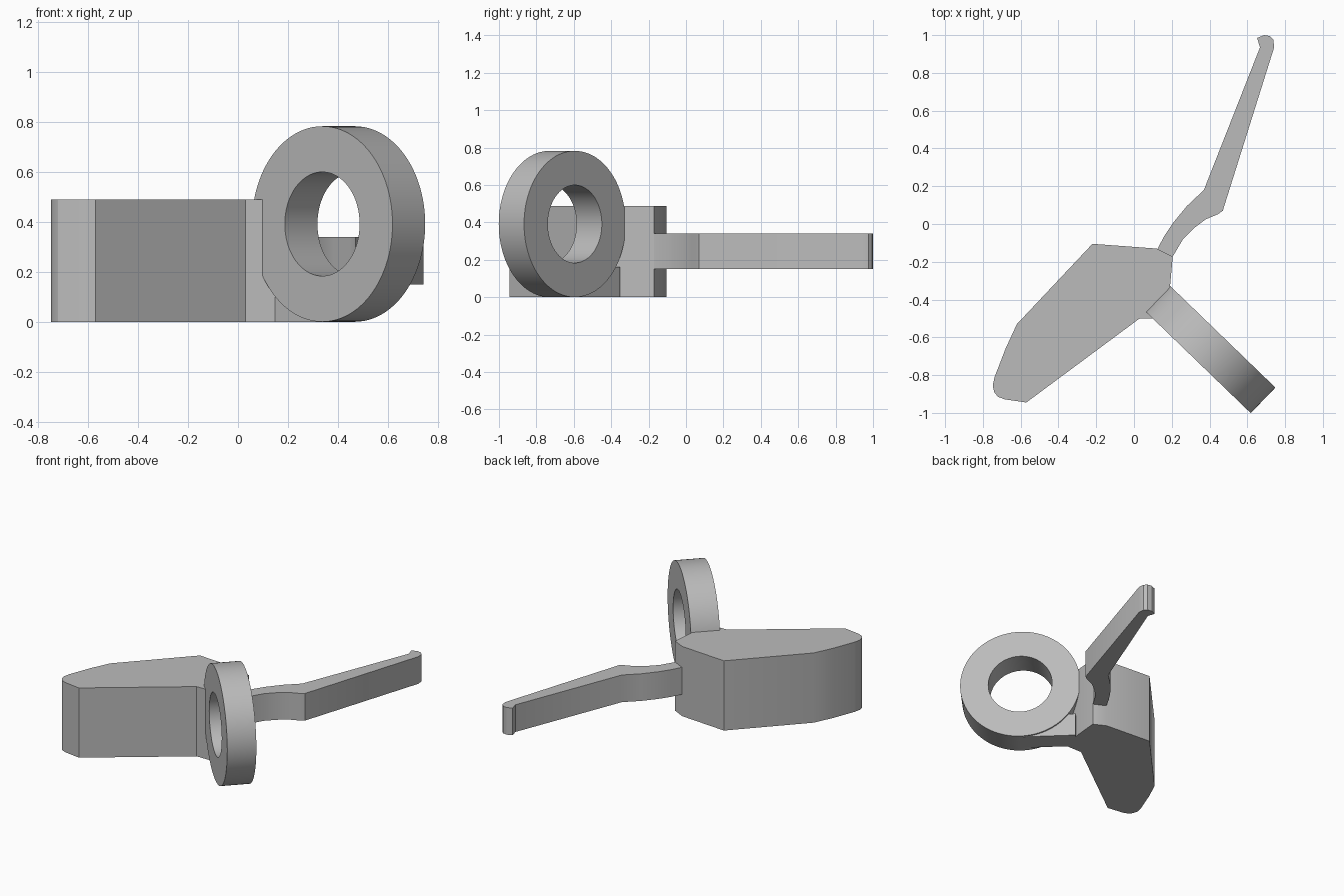
import bpy, bmesh, math
from mathutils import Matrix

if "Cube" in bpy.data.objects:
    bpy.data.objects.remove(bpy.data.objects["Cube"])

# One plain grey for every part
grey = bpy.data.materials.new("plain_grey")
grey.use_nodes = True
colour = (0.5, 0.5, 0.5, 1)
grey.diffuse_color = colour
grey.node_tree.nodes["Principled BSDF"].inputs["Base Color"].default_value = colour


def finish(name, bm, matrix=Matrix(), bevel=0.0):
    bmesh.ops.recalc_face_normals(bm, faces=bm.faces)
    mesh = bpy.data.meshes.new(name)
    bm.to_mesh(mesh)
    bm.free()
    mesh.materials.append(grey)
    obj = bpy.data.objects.new(name, mesh)
    bpy.context.collection.objects.link(obj)
    obj.matrix_world = matrix
    bpy.ops.object.select_all(action='DESELECT')
    obj.select_set(True)
    bpy.context.view_layer.objects.active = obj
    bpy.ops.object.shade_smooth_by_angle(angle=math.radians(28))
    return obj


def prism(name, outline, low, high, matrix=Matrix()):
    """Extrude a flat outline straight up between two heights."""
    bm = bmesh.new()
    face = bm.faces.new([bm.verts.new((x, y, low)) for x, y in outline])
    top = bmesh.ops.extrude_face_region(bm, geom=[face])["geom"]
    verts = [v for v in top if isinstance(v, bmesh.types.BMVert)]
    bmesh.ops.translate(bm, verts=verts, vec=(0, 0, high - low))
    return finish(name, bm, matrix)


# Solid main block
prism("main_block", [
    (-0.22, -0.105), (0.12, -0.13), (0.205, -0.172), (0.19, -0.34),
    (0.15, -0.5), (0.03, -0.5), (-0.57, -0.945), (-0.685, -0.928),
    (-0.72, -0.915), (-0.74, -0.89), (-0.748, -0.855), (-0.738, -0.81),
    (-0.68, -0.66), (-0.62, -0.53)], 0, 0.488)

# Bent lever arm with a hooked tip
prism("lever_arm", [
    (0.1, -0.17), (0.125, -0.13), (0.16, -0.065), (0.21, 0.01),
    (0.28, 0.095), (0.37, 0.18), (0.667, 0.935), (0.652, 0.985),
    (0.69, 1.0), (0.72, 0.995), (0.738, 0.975), (0.742, 0.935),
    (0.47, 0.07), (0.445, 0.052), (0.38, 0.025), (0.32, -0.02),
    (0.26, -0.08), (0.205, -0.172)], 0.15, 0.34)

# Upright ring: local x runs away from the block, local y is the ring axis
place = Matrix.Translation((0.402, -0.662, 0)) @ Matrix.Rotation(math.radians(-44), 4, 'Z')
outer, inner, half, steps = 0.391, 0.208, 0.094, 96
bm = bmesh.new()
profile = [(inner, -half), (outer, -half), (outer, half), (inner, half)]
loops = []
for i in range(steps):
    a = math.tau * i / steps
    loops.append([bm.verts.new((r * math.cos(a), y, outer + r * math.sin(a)))
                  for r, y in profile])
for i in range(steps):
    this, after = loops[i], loops[(i + 1) % steps]
    for j in range(4):
        k = (j + 1) % 4
        bm.faces.new((this[j], this[k], after[k], after[j]))
finish("ring", bm, place)

# Recessed foot joining the ring to the block
prism("ring_foot", [(-0.36, -0.06), (0, -0.06), (0, 0.082), (-0.36, 0.082)],
      0, 0.16, place)
